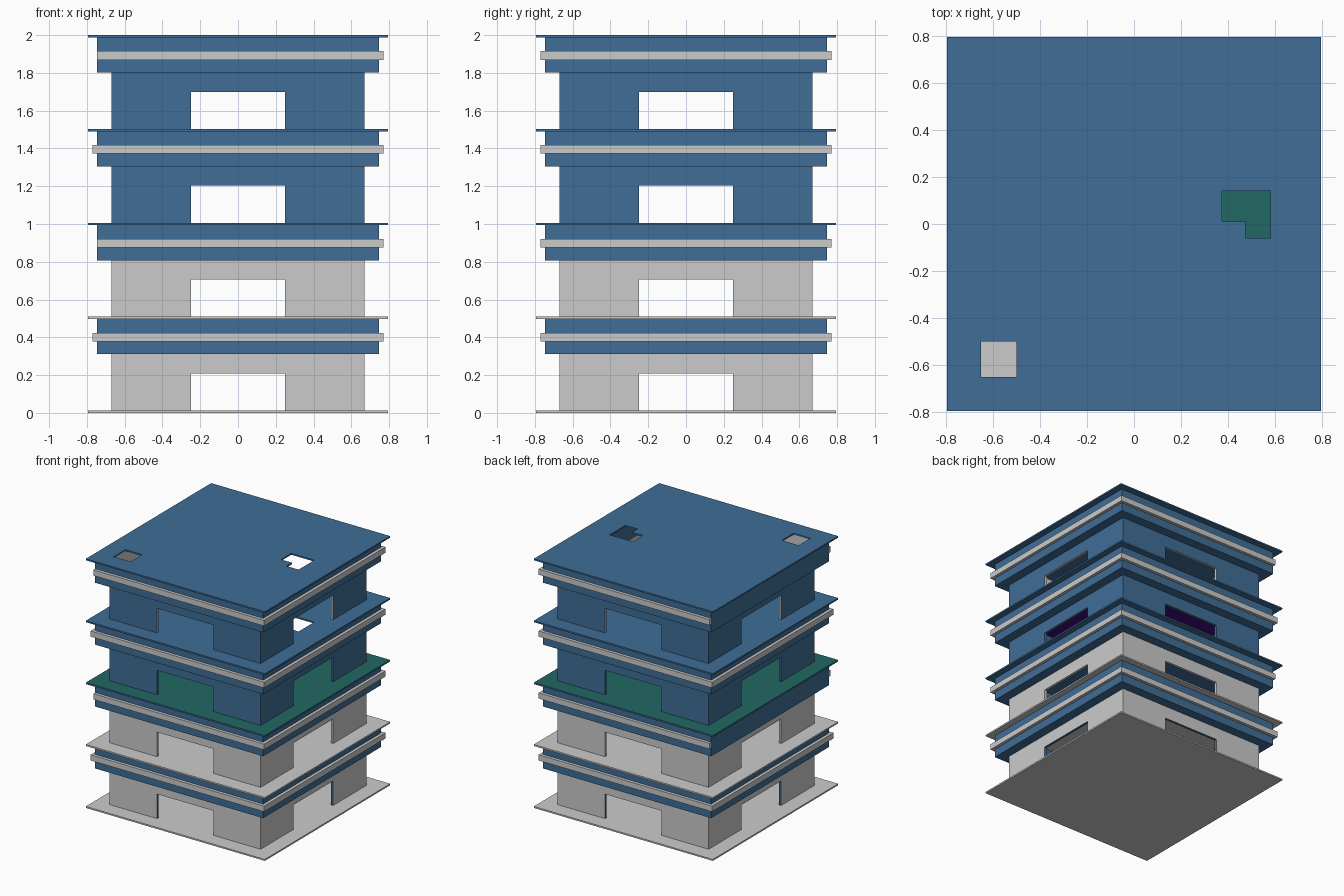
import bpy, bmesh

if "Cube" in bpy.data.objects:
    bpy.data.objects.remove(bpy.data.objects["Cube"])


def material(name, rgb):
    m = bpy.data.materials.new(name)
    m.diffuse_color = (*rgb, 1)
    m.use_nodes = True
    m.node_tree.nodes["Principled BSDF"].inputs["Base Color"].default_value = m.diffuse_color
    return m


GREY = material("grey", (0.8, 0.8, 0.8))
BLUE = material("blue", (0.05, 0.155, 0.31))
GREEN = material("green", (0.015, 0.14, 0.125))
PURPLE = material("purple", (0.05, 0.003, 0.2))


def cell_solid(name, xs, ys, zs, filled, paint):
    """Solid made of the grid cells where filled(x, y, z); paint(centre, normal) picks the material."""
    cuts = [sorted(xs), sorted(ys), sorted(zs)]

    def solid(idx):
        if any(i < 0 or i >= len(c) - 1 for i, c in zip(idx, cuts)):
            return False
        return filled(*[(c[i] + c[i + 1]) / 2 for i, c in zip(idx, cuts)])

    bm = bmesh.new()
    mats = []
    for i in range(len(cuts[0]) - 1):
        for j in range(len(cuts[1]) - 1):
            for k in range(len(cuts[2]) - 1):
                idx = (i, j, k)
                if not solid(idx):
                    continue
                for a in range(3):
                    for side in (0, 1):
                        nb = list(idx)
                        nb[a] += 1 if side else -1
                        if solid(nb):
                            continue
                        b, c = (a + 1) % 3, (a + 2) % 3
                        corners = [(0, 0), (1, 0), (1, 1), (0, 1)]
                        if not side:
                            corners.reverse()
                        verts = []
                        for u, v in corners:
                            p = [0, 0, 0]
                            p[a] = cuts[a][idx[a] + side]
                            p[b] = cuts[b][idx[b] + u]
                            p[c] = cuts[c][idx[c] + v]
                            verts.append(bm.verts.new(p))
                        f = bm.faces.new(verts)
                        n = [0, 0, 0]
                        n[a] = 1 if side else -1
                        m = paint(f.calc_center_median(), n)
                        if m not in mats:
                            mats.append(m)
                        f.material_index = mats.index(m)
    bmesh.ops.remove_doubles(bm, verts=bm.verts, dist=1e-5)
    me = bpy.data.meshes.new(name)
    bm.to_mesh(me)
    bm.free()
    for m in mats:
        me.materials.append(m)
    bpy.context.collection.objects.link(bpy.data.objects.new(name, me))


def ring(r_out, r_in):
    return [-r_out, -r_in, r_in, r_out]


def outward(c, n):
    return c.x * n[0] + c.y * n[1] > 0.6


PITCH, THICK, HALF = 0.497, 0.012, 0.795
INNER, WALL, BAND, TRIM, DOOR = 0.65, 0.67, 0.746, 0.77, 0.25

# Floor slabs and roof, with a corner hatch and an L-shaped stair opening
for s in range(5):
    top = THICK + s * PITCH

    def slab_filled(x, y, z, s=s):
        hatch = s > 0 and -0.65 < x < -0.5 and -0.65 < y < -0.5
        stair = s > 2 and 0.375 < x < 0.58 and -0.06 < y < 0.14 and (y > 0.01 or x > 0.473)
        return not (hatch or stair)

    def slab_paint(c, n, s=s):
        if s == 2 and n[2] > 0:
            return GREEN
        if s == 3 and n[2] < 0 and max(abs(c.x), abs(c.y)) < INNER:
            return PURPLE
        return GREY if s < 2 else BLUE

    cell_solid("roof" if s == 4 else f"floor_slab_{s + 1}",
               [-HALF, -INNER, -0.5, 0.375, 0.473, 0.58, INNER, HALF],
               [-HALF, -INNER, -0.5, -0.06, 0.01, 0.14, INNER, HALF],
               [top - THICK, top], slab_filled, slab_paint)

for s in range(4):
    base = THICK + s * PITCH
    soffit, ceiling = base + 0.299, base + PITCH - THICK
    outer = GREY if s < 2 else BLUE
    inner = GREY if s % 2 else BLUE

    # Thin storey walls with an opening in the middle of each side
    cuts = ring(WALL, INNER) + [-DOOR, DOOR]
    cell_solid(f"storey_walls_{s + 1}", cuts, cuts, [base, base + 0.197, soffit],
               lambda x, y, z, b=base: max(abs(x), abs(y)) > INNER
               and not (z < b + 0.197 and min(abs(x), abs(y)) < DOOR),
               lambda c, n, o=outer, i=inner: o if outward(c, n) else i)

    # Projecting band above the walls
    def band_paint(c, n, s=s):
        grey_inside = s == 3 and not outward(c, n) and n[2] == 0 and min(c.x, c.y) < -0.6
        return GREY if grey_inside else BLUE

    cell_solid(f"upper_band_{s + 1}", ring(BAND, INNER), ring(BAND, INNER), [soffit, ceiling],
               lambda x, y, z: max(abs(x), abs(y)) > INNER, band_paint)

    # Grey trim strip; alternate storeys have none on the left side
    cell_solid(f"trim_strip_{s + 1}", ring(TRIM, BAND), ring(TRIM, BAND),
               [base + 0.366, base + 0.412],
               lambda x, y, z, s=s: max(abs(x), abs(y)) > BAND and not (s % 2 and x < -BAND),
               lambda c, n: GREY)
